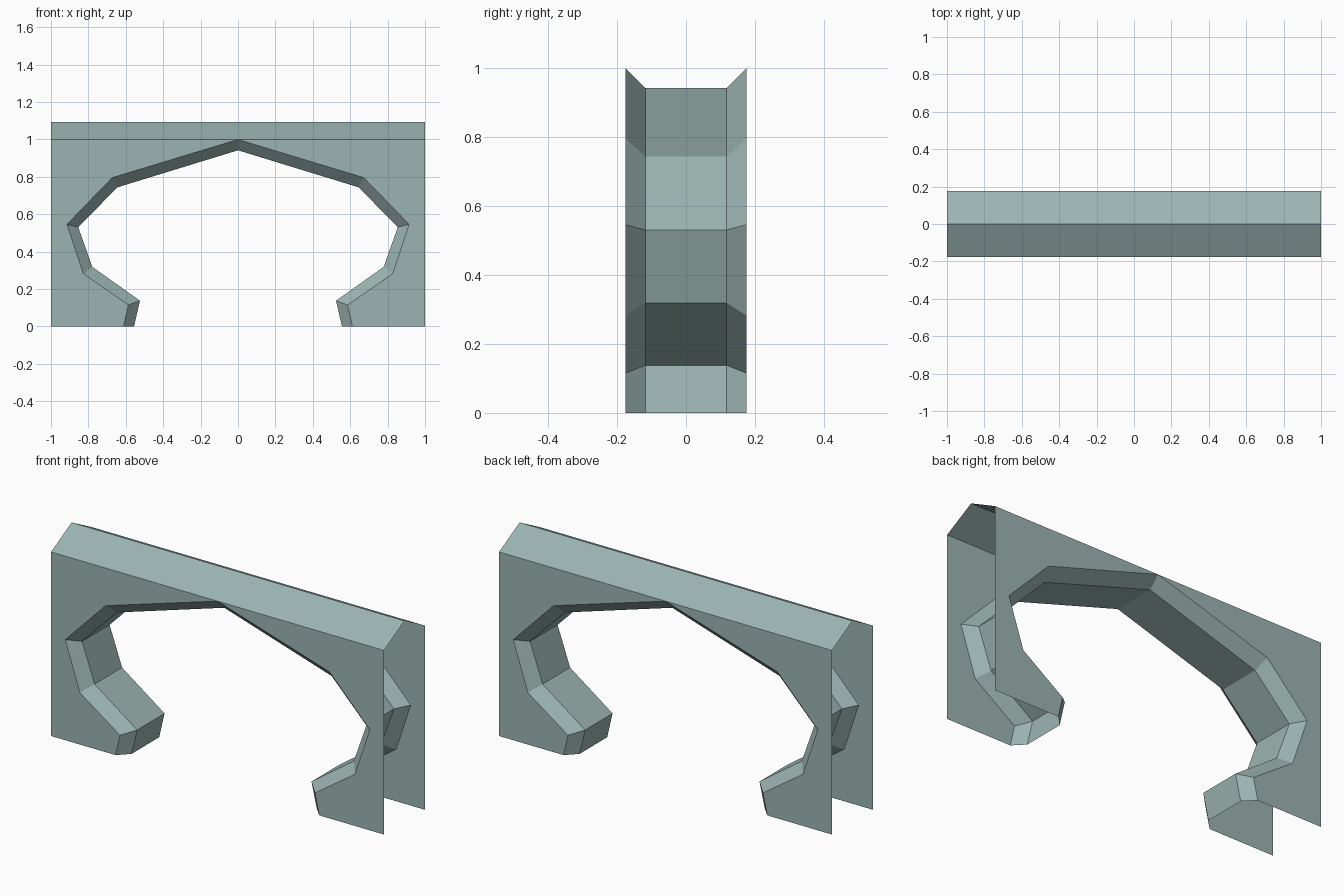
import bpy
import bmesh

cube = bpy.data.objects.get("Cube")
if cube:
    bpy.data.objects.remove(cube)

stone = bpy.data.materials.new("pale grey green")
stone.use_nodes = True
COLOUR = (0.33, 0.46, 0.445, 1.0)
stone.diffuse_color = COLOUR
stone.node_tree.nodes["Principled BSDF"].inputs["Base Color"].default_value = COLOUR

HALF = 0.176    # half thickness of the wall
INNER = 0.118   # half width of the flat part of the lining
EAVES = 1.0
RIDGE = 1.093

# Right half of the arch (x, z): wall edge, then the lining inside the chamfer
wall_edge = [(0.612, 0), (0.586, 0.115), (0.827, 0.282),
             (0.915, 0.546), (0.672, 0.796), (0, EAVES)]
lining_edge = [(0.556, 0), (0.524, 0.138), (0.779, 0.319),
               (0.854, 0.531), (0.645, 0.744), (0, 0.942)]


def build(name, polygons, mirror=False):
    """Flat-shaded sheet from polygons, optionally mirrored in x."""
    bm = bmesh.new()
    for poly in polygons:
        bm.faces.new([bm.verts.new(p) for p in poly])
    bmesh.ops.remove_doubles(bm, verts=bm.verts, dist=0.0001)
    mesh = bpy.data.meshes.new(name)
    bm.to_mesh(mesh)
    bm.free()
    mesh.materials.append(stone)
    obj = bpy.data.objects.new(name, mesh)
    bpy.context.collection.objects.link(obj)
    if mirror:
        obj.modifiers.new("Mirror", 'MIRROR').use_axis = (True, False, False)
    return obj


# Front and back walls
outline = [(1, EAVES), (1, 0)] + wall_edge
for name, y in (("front_wall", -HALF), ("back_wall", HALF)):
    face = [(x, y, z) for x, z in outline]
    build(name, [face[::-1] if y < 0 else face], mirror=True)

# Chamfered lining through the arch
rings = [(-HALF, wall_edge), (-INNER, lining_edge),
         (INNER, lining_edge), (HALF, wall_edge)]
strips = []
for (y0, a), (y1, b) in zip(rings, rings[1:]):
    for i in range(len(a) - 1):
        strips.append([(a[i][0], y0, a[i][1]), (a[i + 1][0], y0, a[i + 1][1]),
                       (b[i + 1][0], y1, b[i + 1][1]), (b[i][0], y1, b[i][1])])
build("arch_lining", strips, mirror=True)

# Low gabled roof with open ends
build("roof", [
    [(-1, -HALF, EAVES), (1, -HALF, EAVES), (1, 0, RIDGE), (-1, 0, RIDGE)],
    [(-1, 0, RIDGE), (1, 0, RIDGE), (1, HALF, EAVES), (-1, HALF, EAVES)],
])
